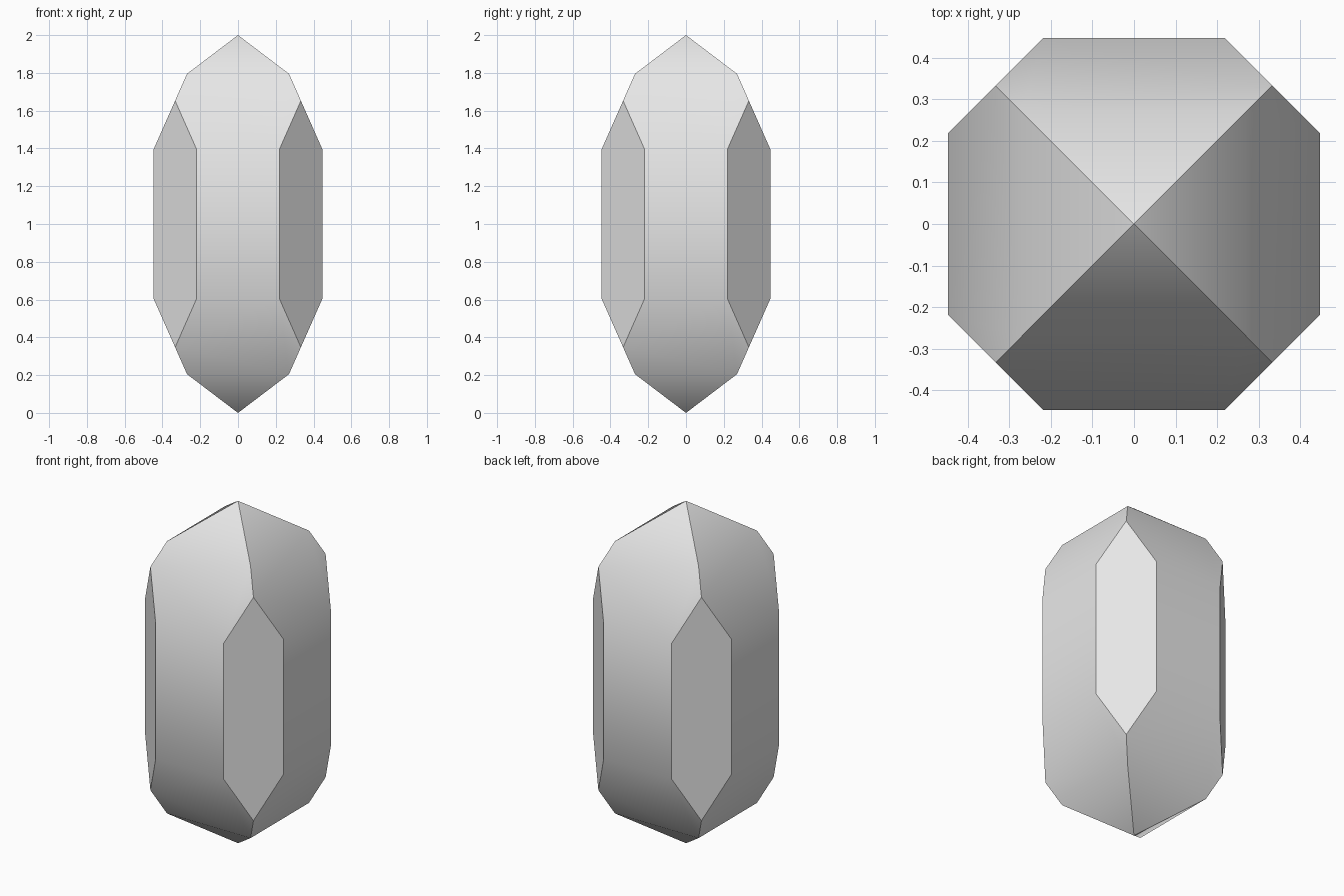
import bpy
import bmesh
import math
from mathutils import Vector

cube = bpy.data.objects.get("Cube")
if cube:
    bpy.data.objects.remove(cube, do_unlink=True)

# Stone material
stone = bpy.data.materials.new("grey_stone")
stone.use_nodes = True
grey = (0.8, 0.8, 0.8, 1.0)
stone.diffuse_color = grey
stone.node_tree.nodes["Principled BSDF"].inputs["Base Color"].default_value = grey

# Square crystal body: (half width, height) rings between two points
HEIGHT = 2.0
rings = [(0.27, 0.205), (0.447, 0.605), (0.447, 1.395), (0.27, 1.795)]
corners = [(-1, -1), (1, -1), (1, 1), (-1, 1)]

bm = bmesh.new()
bottom = bm.verts.new((0, 0, 0))
top = bm.verts.new((0, 0, HEIGHT))
loops = [[bm.verts.new((x * w, y * w, z)) for x, y in corners] for w, z in rings]
for i in range(4):
    j = (i + 1) % 4
    bm.faces.new((bottom, loops[0][j], loops[0][i]))
    bm.faces.new((top, loops[-1][i], loops[-1][j]))
    for low, high in zip(loops, loops[1:]):
        bm.faces.new((low[i], low[j], high[j], high[i]))

# Flat facets sliced off the four upright corners
FACET = 0.333
for x, y in corners:
    cut = bmesh.ops.bisect_plane(
        bm, geom=bm.verts[:] + bm.edges[:] + bm.faces[:],
        plane_co=Vector((x, y, 0)) * FACET, plane_no=Vector((x, y, 0)),
        clear_outer=True)
    rim = [e for e in cut["geom_cut"] if isinstance(e, bmesh.types.BMEdge)]
    bmesh.ops.holes_fill(bm, edges=rim, sides=0)
bmesh.ops.recalc_face_normals(bm, faces=bm.faces[:])

mesh = bpy.data.meshes.new("crystal")
bm.to_mesh(mesh)
bm.free()
mesh.materials.append(stone)
crystal = bpy.data.objects.new("crystal", mesh)
bpy.context.collection.objects.link(crystal)

# Soft bends along each side, crisp ridges and facet borders
bpy.ops.object.select_all(action="DESELECT")
crystal.select_set(True)
bpy.context.view_layer.objects.active = crystal
bpy.ops.object.shade_smooth_by_angle(angle=math.radians(35))
